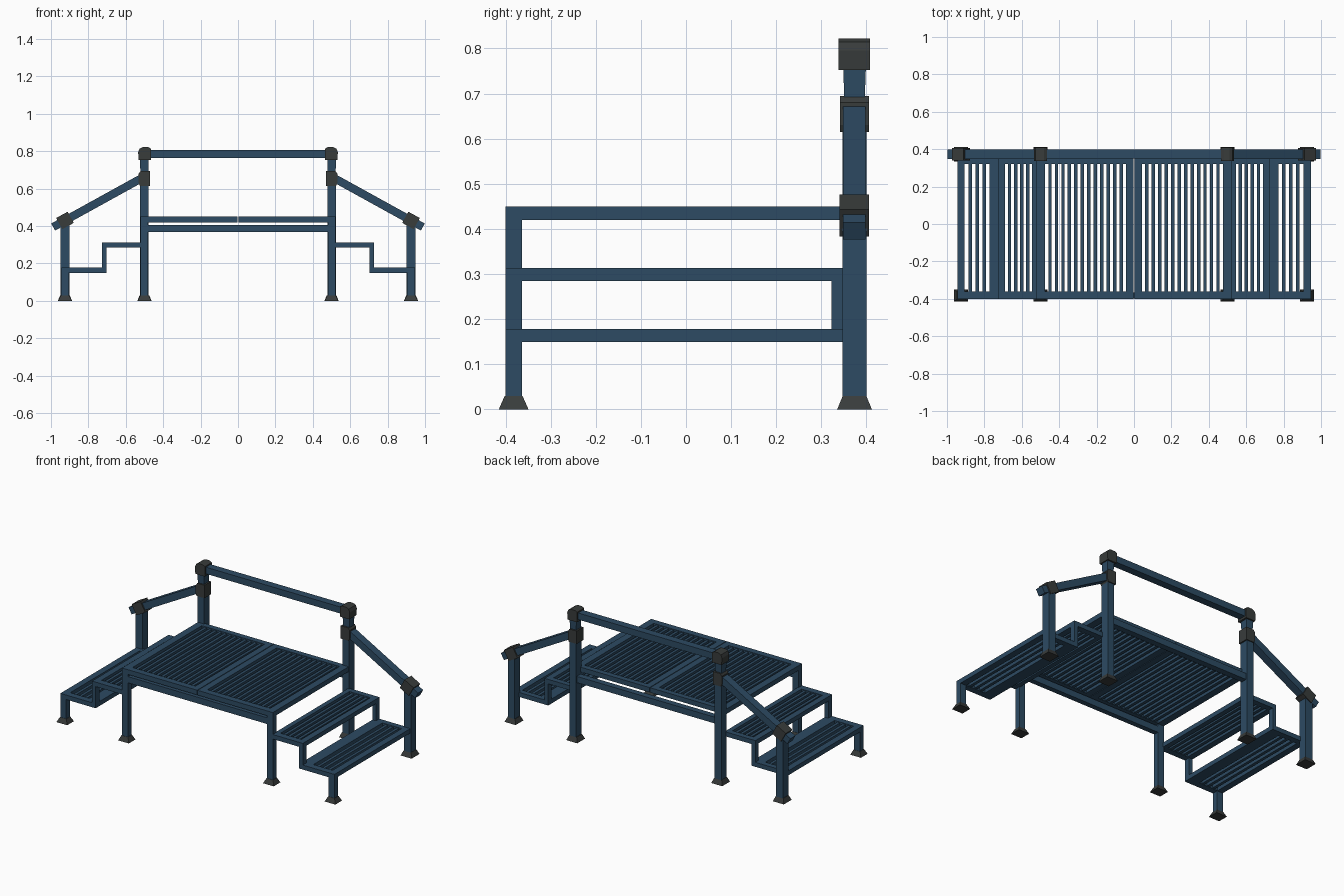
import bpy, bmesh, math
from mathutils import Matrix, Vector

if "Cube" in bpy.data.objects:
    bpy.data.objects.remove(bpy.data.objects["Cube"])


def material(name, rgb):
    m = bpy.data.materials.new(name)
    m.diffuse_color = (*rgb, 1)
    m.use_nodes = True
    m.node_tree.nodes["Principled BSDF"].inputs["Base Color"].default_value = m.diffuse_color
    return m


BLUE = material("steel blue", (0.026, 0.070, 0.125))
DARK = material("charcoal", (0.040, 0.045, 0.044))


def finish(name, bm, mat):
    bmesh.ops.recalc_face_normals(bm, faces=bm.faces)
    me = bpy.data.meshes.new(name)
    bm.to_mesh(me)
    bm.free()
    me.materials.append(mat)
    ob = bpy.data.objects.new(name, me)
    bpy.context.collection.objects.link(ob)
    return ob


def add_box(bm, x, y, z, taper=1.0):
    """Box from ranges; taper scales the top in x and y."""
    c = Vector((sum(x) / 2, sum(y) / 2, sum(z) / 2))
    d = Vector((abs(x[1] - x[0]), abs(y[1] - y[0]), abs(z[1] - z[0])))
    for v in bmesh.ops.create_cube(bm, size=1)["verts"]:
        k = taper if v.co.z > 0 else 1
        v.co = c + Vector((v.co.x * d.x * k, v.co.y * d.y * k, v.co.z * d.z))


def box(name, x, y, z, mat=BLUE, taper=1.0):
    bm = bmesh.new()
    add_box(bm, x, y, z, taper)
    return finish(name, bm, mat)


def tilted_box(name, center, size, angle, mat):
    bm = bmesh.new()
    bmesh.ops.create_cube(bm, size=1)
    m = (Matrix.Translation(center) @ Matrix.Rotation(angle, 4, 'Y')
         @ Matrix.Diagonal((*size, 1)))
    bm.transform(m)
    return finish(name, bm, mat)


def extrude_y(name, pts, y, mat):
    bm = bmesh.new()
    f = bm.faces.new([bm.verts.new((px, y[0], pz)) for px, pz in pts])
    r = bmesh.ops.extrude_face_region(bm, geom=[f])
    vs = [g for g in r["geom"] if isinstance(g, bmesh.types.BMVert)]
    bmesh.ops.translate(bm, verts=vs, vec=(0, y[1] - y[0], 0))
    return finish(name, bm, mat)


def grate(name, s, x, y, z, edge_a, edge_b, gaps, slat_w=0.018):
    """Framed panel with evenly spaced slats running front to back."""
    bm = bmesh.new()
    a, b = x[0] + edge_a, x[1] - edge_b
    add_box(bm, (s * x[0], s * a), y, z)
    add_box(bm, (s * b, s * x[1]), y, z)
    add_box(bm, (s * a, s * b), (y[0], y[0] + 0.04), z)
    add_box(bm, (s * a, s * b), (y[1] - 0.035, y[1]), z)
    gap = (b - a - (gaps - 1) * slat_w) / gaps
    for i in range(gaps - 1):
        p = a + gap + i * (gap + slat_w)
        add_box(bm, (s * p, s * (p + slat_w)), (y[0] + 0.04, y[1] - 0.035),
                (z[0] + 0.003, z[1] - 0.005))
    return finish(name, bm, BLUE)


BACK = (0.347, 0.4)
FRONT = (-0.4, -0.364)

for s, side in ((1, "right"), (-1, "left")):
    # deck and the two steps
    grate(f"{side}_deck_panel", s, (0.002, 0.52), (-0.4, 0.357), (0.42, 0.45), 0.04, 0.045, 13)
    grate(f"{side}_upper_step", s, (0.515, 0.727), (-0.4, 0.355), (0.285, 0.313), 0.03, 0.038, 5)
    grate(f"{side}_lower_step", s, (0.702, 0.945), (-0.4, 0.355), (0.15, 0.178), 0.07, 0.04, 4)
    # uprights joining the steps
    for y, end in ((FRONT, "front"), ((0.322, 0.355), "back")):
        box(f"{side}_{end}_step_riser", (s * 0.702, s * 0.727), y, (0.178, 0.285))

    # front legs and back posts
    for cx, hw, top, part in ((0.5, 0.02, 0.42, "deck"), (0.925, 0.02, 0.15, "step")):
        box(f"{side}_{part}_front_leg", (s * (cx - hw), s * (cx + hw)), FRONT, (0.01, top))
    box(f"{side}_deck_back_post", (s * 0.478, s * 0.524), BACK, (0.01, 0.63))
    box(f"{side}_post_neck", (s * 0.482, s * 0.520), (0.353, 0.394), (0.63, 0.77), taper=1.25)
    box(f"{side}_step_back_post", (s * 0.902, s * 0.949), BACK, (0.01, 0.425))

    # flared feet
    for cx, part in ((0.5, "deck"), (0.925, "step")):
        box(f"{side}_{part}_front_foot", (s * (cx - 0.037), s * (cx + 0.037)),
            (-0.415, -0.349), (0, 0.03), DARK, 0.6)
        box(f"{side}_{part}_back_foot", (s * (cx - 0.038), s * (cx + 0.038)),
            (0.335, 0.412), (0, 0.03), DARK, 0.68)

    # sloping handrail
    a, b = Vector((0.495, 0.373, 0.667)), Vector((0.988, 0.373, 0.395))
    ang = math.atan2(a.z - b.z, b.x - a.x)
    c = (a + b) / 2
    tilted_box(f"{side}_sloping_handrail", (s * c.x, c.y, c.z),
               ((b - a).length, 0.05, 0.043), s * ang, BLUE)

    # rail joints
    tilted_box(f"{side}_lower_rail_joint", (s * 0.925, 0.373, 0.43),
               (0.07, 0.066, 0.068), s * ang, DARK)
    mid = [(0.47, 0.615), (0.524, 0.615), (0.531, 0.63), (0.531, 0.68), (0.52, 0.695), (0.47, 0.695)]
    extrude_y(f"{side}_middle_rail_joint", [(s * p, q) for p, q in mid], (0.341, 0.406), DARK)
    cap = [(0.466, 0.752), (0.531, 0.752), (0.534, 0.795), (0.526, 0.814), (0.51, 0.822),
           (0.48, 0.822), (0.466, 0.814)]
    extrude_y(f"{side}_top_rail_joint", [(s * p, q) for p, q in cap], (0.338, 0.408), DARK)

# long rails and support beams
box("top_handrail", (-0.48, 0.48), (0.35, 0.397), (0.765, 0.806))
box("back_beam", (-0.485, 0.485), (0.355, 0.393), (0.367, 0.406))
box("front_beam", (-0.485, 0.485), (-0.398, -0.366), (0.367, 0.406))
